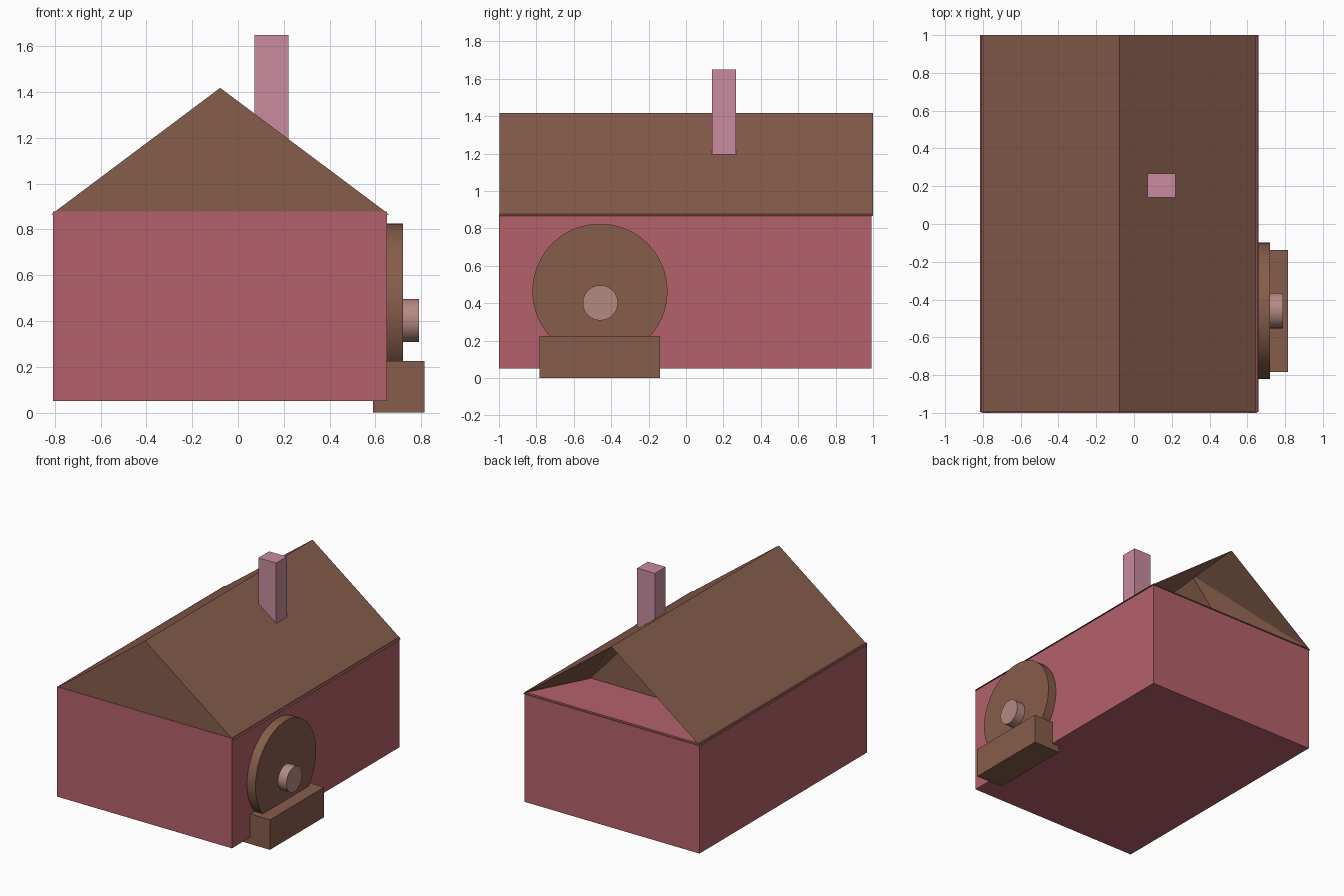
import bpy, bmesh
from math import radians
from mathutils import Matrix, Vector

if "Cube" in bpy.data.objects:
    bpy.data.objects.remove(bpy.data.objects["Cube"])


def material(name, rgb):
    m = bpy.data.materials.new(name)
    m.diffuse_color = (*rgb, 1)
    m.use_nodes = True
    m.node_tree.nodes["Principled BSDF"].inputs["Base Color"].default_value = m.diffuse_color
    return m


RED = material("red_wall", (0.46, 0.12, 0.145))
BROWN = material("brown_wood", (0.24, 0.11, 0.07))
PINK = material("pink_brick", (0.58, 0.26, 0.34))
PALE = material("pale_hub", (0.46, 0.25, 0.22))


def finish(name, bm, mat):
    mesh = bpy.data.meshes.new(name)
    bm.to_mesh(mesh)
    bm.free()
    mesh.materials.append(mat)
    ob = bpy.data.objects.new(name, mesh)
    bpy.context.collection.objects.link(ob)
    return ob


def box(name, lo, hi, mat):
    lo, hi = Vector(lo), Vector(hi)
    bm = bmesh.new()
    bmesh.ops.create_cube(bm, size=1, matrix=Matrix.Translation((lo + hi) / 2)
                          @ Matrix.Diagonal((*(hi - lo), 1)))
    return finish(name, bm, mat)


def disc(name, x0, x1, y, z, r, mat):
    bm = bmesh.new()
    bmesh.ops.create_cone(bm, cap_ends=True, segments=64, radius1=r, radius2=r,
                          depth=x1 - x0,
                          matrix=Matrix.Translation(((x0 + x1) / 2, y, z))
                          @ Matrix.Rotation(radians(90), 4, 'Y'))
    ob = finish(name, bm, mat)
    bpy.context.view_layer.objects.active = ob
    ob.select_set(True)
    bpy.ops.object.shade_smooth_by_angle(angle=radians(30))
    ob.select_set(False)


# House walls and chimney
box("house_walls", (-0.808, -1, 0.05), (0.65, 0.993, 0.878), RED)
box("chimney", (0.072, 0.14, 1.12), (0.22, 0.268, 1.65), PINK)

# Roof: a prism whose back gable is recessed and narrowed towards the inside
bm = bmesh.new()
rings = []
for y, half in ((-0.996, 0.737), (1, 0.737), (0.55, 0.5)):
    rings.append([bm.verts.new((-0.078 + half * s, y, z))
                  for s, z in ((-1, 0.866), (1, 0.866), (0, 1.418))])
front, back, inner = rings
bm.faces.new(front)
bm.faces.new(inner[::-1])
for i in range(3):
    j = (i + 1) % 3
    bm.faces.new((front[j], front[i], back[i], back[j]))
# Sloping reveals around the recessed gable
L, R, T = back
l, r, t = inner
for tri in ((T, L, t), (L, l, t), (T, r, R), (T, t, r), (L, R, r), (L, r, l)):
    bm.faces.new(tri)
bmesh.ops.recalc_face_normals(bm, faces=bm.faces)
finish("roof", bm, BROWN)

# Wheel on the side wall, with its hub and the trough beneath
disc("wheel", 0.61, 0.72, -0.46, 0.464, 0.361, BROWN)
disc("wheel_hub", 0.68, 0.79, -0.458, 0.402, 0.094, PALE)
box("wheel_trough", (0.59, -0.783, 0), (0.815, -0.138, 0.226), BROWN)
